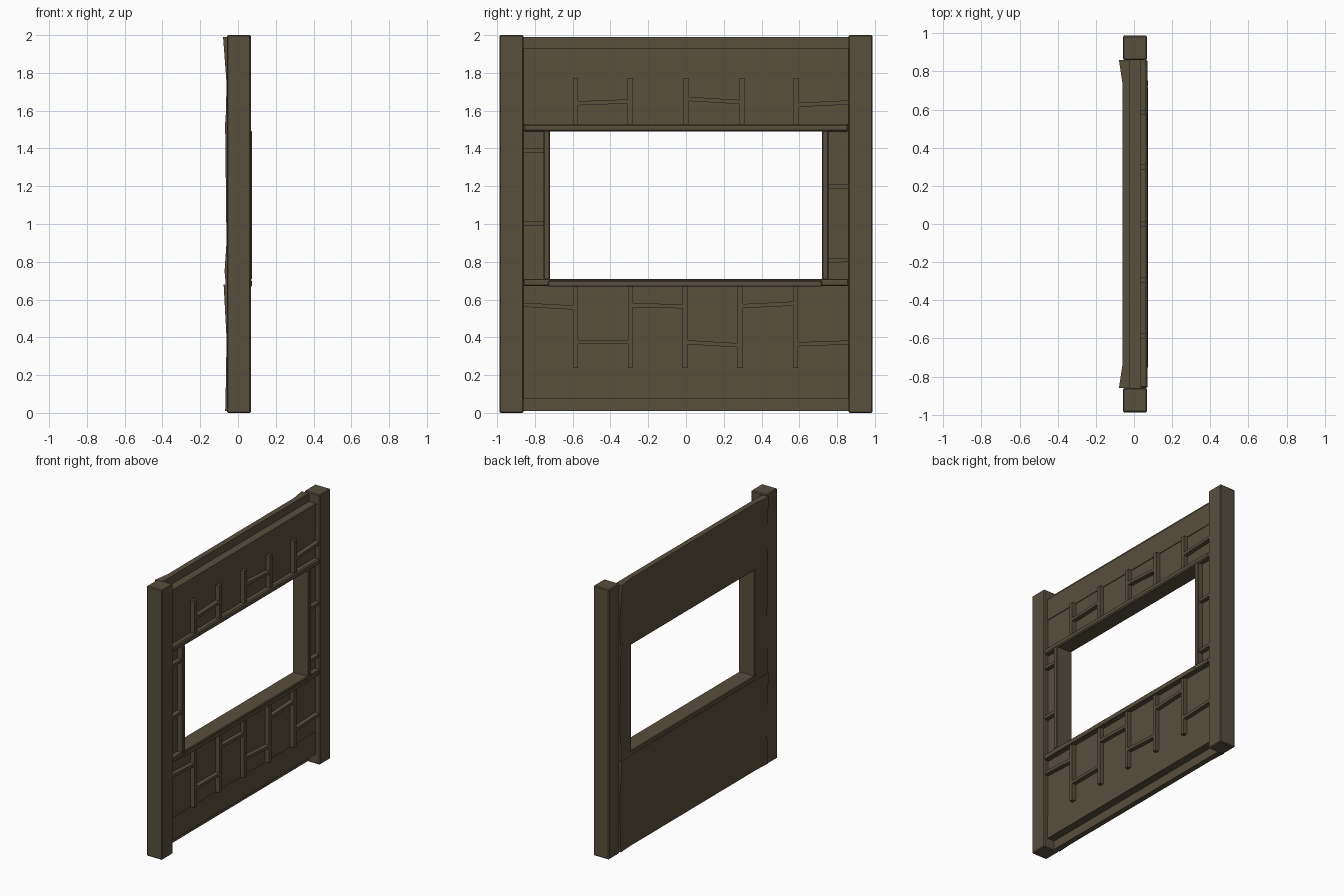
import bpy, bmesh, math

if "Cube" in bpy.data.objects:
    bpy.data.objects.remove(bpy.data.objects["Cube"])

mat = bpy.data.materials.new("weathered dark timber")
mat.diffuse_color = (0.098, 0.080, 0.048, 1)
mat.use_nodes = True
mat.node_tree.nodes["Principled BSDF"].inputs["Base Color"].default_value = mat.diffuse_color


def finish(name, bm, bevel=0):
    bmesh.ops.recalc_face_normals(bm, faces=bm.faces)
    me = bpy.data.meshes.new(name)
    bm.to_mesh(me)
    bm.free()
    me.materials.append(mat)
    ob = bpy.data.objects.new(name, me)
    bpy.context.collection.objects.link(ob)
    if bevel:
        m = ob.modifiers.new("soft edges", 'BEVEL')
        m.width = bevel
        m.segments = 1
    return ob


def box(name, x, y, z, tilt=0, bevel=0):
    """Box from ranges; tilt raises the +y end relative to the -y end."""
    bm = bmesh.new()
    bmesh.ops.create_cube(bm, size=1)
    for v in bm.verts:
        c = v.co.copy()
        v.co = [(r[0] + r[1]) / 2 + t * (r[1] - r[0]) for r, t in zip((x, y, z), c)]
        v.co.z += c.y * tilt
    return finish(name, bm, bevel)


def back_skin(name, y, z):
    """Back sheathing whose corners curl away from the posts."""
    bm = bmesh.new()
    bmesh.ops.create_cube(bm, size=1)
    for v in bm.verts:
        v.co = [(r[0] + r[1]) / 2 + t * (r[1] - r[0])
                for r, t in zip(((-0.061, -0.021), y, z), v.co)]
    cuts = [((0, s * c, 0), (0, 1, 0)) for s in (-1, 1) for c in (0.74, 0.80)]
    cuts += [((0, 0, c), (0, 0, 1)) for c in (0.2, 0.4, 0.75, 0.9, 1.6, 1.75, 1.87)]
    for co, no in cuts:
        bmesh.ops.bisect_plane(bm, geom=bm.verts[:] + bm.edges[:] + bm.faces[:],
                               plane_co=co, plane_no=no)
    for v in bm.verts:
        if v.co.x < -0.05:
            edge = max(0, (abs(v.co.y) - 0.74) / 0.12)
            top = max(0, (v.co.z - 1.75) / 0.24) * 0.018
            low = max(0, 1 - abs(v.co.z - 0.65) / 0.25) * 0.017
            foot = max(0, 1 - v.co.z / 0.3) * 0.007
            head = max(0, 1 - abs(v.co.z - 1.53) / 0.1) * 0.008
            if v.co.z < 0.64:
                low = 0
            v.co.x -= edge * max(top, low, foot, head)
    return finish(name, bm)


# Corner posts
for side, s in (("left", -1), ("right", 1)):
    box(side + "_post", (-0.058, 0.068), sorted((s * 0.86, s * 0.987)), (0, 2), bevel=0.006)

# Back sheathing around the opening
W = (-0.86, 0.86)
back_skin("upper_back_board", W, (1.52, 1.99))
back_skin("lower_back_board", W, (0.01, 0.68))
back_skin("left_back_board", (-0.86, -0.74), (0.64, 1.54))
back_skin("right_back_board", (0.74, 0.86), (0.64, 1.54))

# Front rails and infill panels
box("top_rail", (-0.025, 0.037), W, (1.77, 1.93))
box("bottom_rail", (-0.025, 0.037), W, (0.075, 0.24))
box("upper_infill", (-0.025, 0.032), W, (1.52, 1.775))
box("lower_infill", (-0.025, 0.032), W, (0.235, 0.68))
box("left_infill", (-0.025, 0.032), (-0.86, -0.74), (0.68, 1.52))
box("right_infill", (-0.025, 0.032), (0.74, 0.86), (0.68, 1.52))

# Window frame
box("window_sill", (-0.058, 0.070), W, (0.672, 0.710), bevel=0.005)
box("sill_lip", (0.05, 0.074), (-0.73, 0.72), (0.668, 0.700), bevel=0.004)
box("window_head", (-0.058, 0.070), W, (1.490, 1.530), bevel=0.008)
for side, s in (("left", -1), ("right", 1)):
    box(side + "_jamb", (-0.058, 0.073), sorted((s * 0.72, s * 0.755)),
        (0.705, 1.495), bevel=0.005)

# Upright lattice strips
X = (0.02, 0.064)
for i, y in enumerate((-0.585, -0.295, 0.0, 0.297, 0.584)):
    box(f"upper_stud_{i}", X, (y - 0.014, y + 0.014), (1.525, 1.772))
for i, y in enumerate((-0.585, -0.294, -0.005, 0.287, 0.580)):
    box(f"lower_stud_{i}", X, (y - 0.014, y + 0.014), (0.238, 0.675))

# Short cross strips: y start, y end, mid height, tilt
cross = [(-0.86, -0.595, 0.565, -0.014), (-0.575, -0.30, 0.375, 0.001),
         (-0.285, -0.012, 0.567, -0.006), (0.005, 0.278, 0.366, -0.016),
         (0.298, 0.570, 0.572, 0.013), (0.590, 0.86, 0.368, 0.009),
         (-0.575, -0.305, 1.644, 0.010), (0.01, 0.285, 1.654, -0.016),
         (0.595, 0.86, 1.637, 0.013),
         (-0.86, -0.75, 1.388, 0), (-0.86, -0.75, 1.003, 0.003),
         (0.75, 0.86, 1.197, 0), (0.75, 0.86, 0.808, 0.003)]
for i, (a, b, z, t) in enumerate(cross):
    box(f"cross_strip_{i}", X, (a, b), (z - 0.011, z + 0.011), tilt=t)
